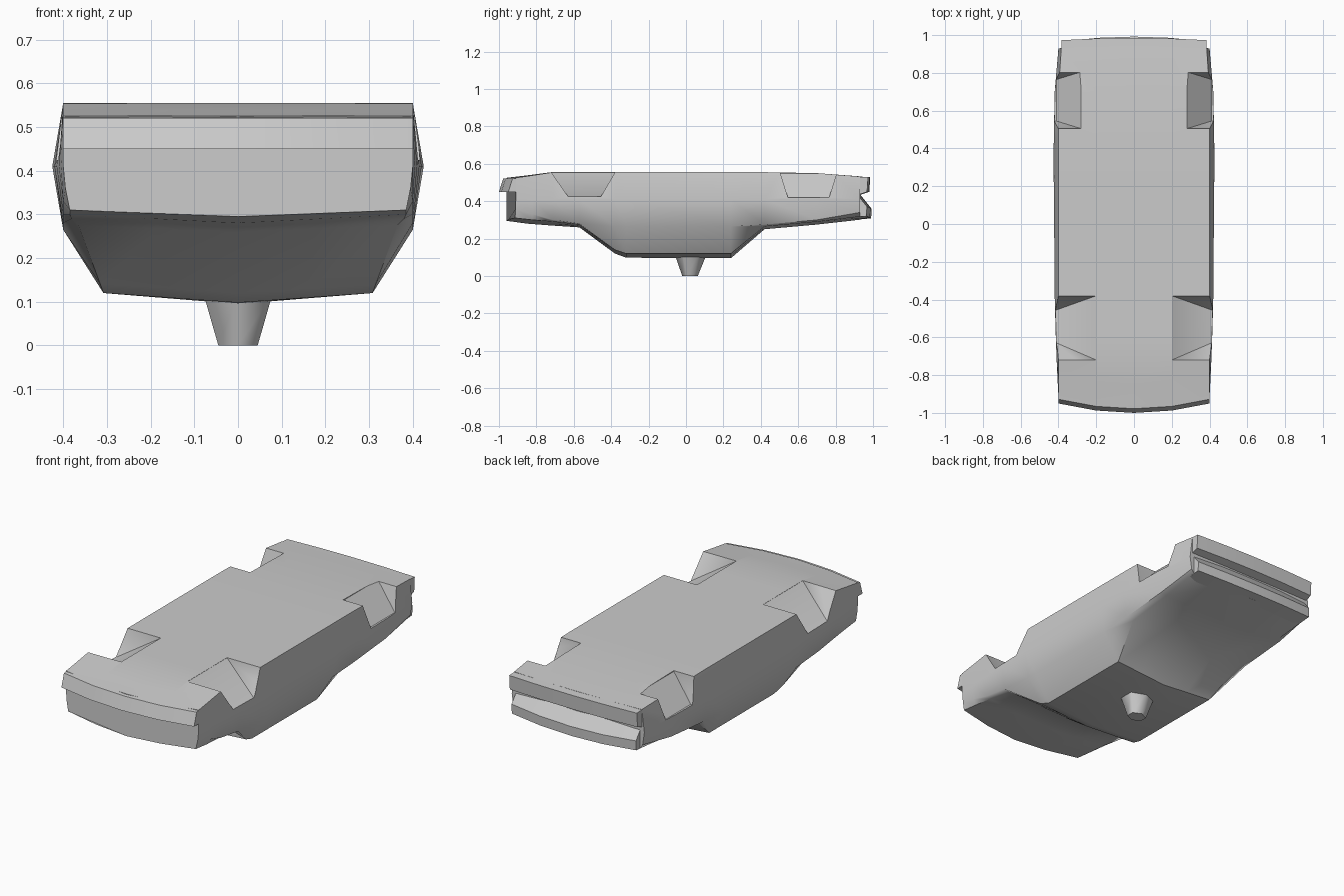
import bpy
import bmesh

if "Cube" in bpy.data.objects:
    bpy.data.objects.remove(bpy.data.objects["Cube"])

grey = bpy.data.materials.new("plain_grey")
grey.use_nodes = True
colour = (0.6, 0.6, 0.6, 1)
grey.diffuse_color = colour
grey.node_tree.nodes["Principled BSDF"].inputs["Base Color"].default_value = colour


def finish(bm, name):
    bmesh.ops.remove_doubles(bm, verts=bm.verts, dist=0.0001)
    bmesh.ops.recalc_face_normals(bm, faces=bm.faces)
    mesh = bpy.data.meshes.new(name)
    bm.to_mesh(mesh)
    bm.free()
    mesh.materials.append(grey)
    obj = bpy.data.objects.new(name, mesh)
    bpy.context.collection.objects.link(obj)
    return obj


def loft(rings, name):
    """Skin a row of closed rings and cap both ends."""
    bm = bmesh.new()
    rows = [[bm.verts.new(p) for p in ring] for ring in rings]
    n = len(rows[0])
    for a, b in zip(rows, rows[1:]):
        for i in range(n):
            j = (i + 1) % n
            bm.faces.new((a[i], a[j], b[j], b[i]))
    bm.faces.new(rows[0])
    bm.faces.new(rows[-1])
    return finish(bm, name)


def smooth(obj, angle):
    bpy.ops.object.select_all(action="DESELECT")
    obj.select_set(True)
    bpy.context.view_layer.objects.active = obj
    bpy.ops.object.shade_smooth_by_angle(angle=angle)


# Body sections: y, bow, top z, top w, waist w, shoulder z, shoulder w, low z, low w, centre z
sections = [
    (-.96, .05, .525, .40, .40, .36, .395, .31, .385, .295),
    (-.85, .03, .538, .40, .405, .33, .40, .30, .385, .28),
    (-.72, .01, .555, .40, .41, .30, .40, .29, .38, .27),
    (-.57, 0, .555, .40, .415, .28, .40, .275, .365, .26),
    (-.38, 0, .555, .40, .42, .265, .40, .14, .315, .12),
    (-.32, 0, .555, .40, .42, .265, .40, .12, .308, .098),
    (.24, 0, .555, .40, .425, .265, .40, .12, .308, .095),
    (.42, 0, .555, .40, .425, .275, .40, .265, .36, .25),
    (.70, 0, .55, .40, .42, .30, .40, .29, .37, .275),
    (.94, -.01, .532, .385, .40, .34, .39, .318, .375, .302),
]


def body_ring(y, bow, zt, wt, wm, zs, ws, zl, wl, zc):
    half = [(0, zt), (wt / 2, zt), (wt, zt), (wm, .41), (ws, zs),
            (wl, zl), (wl / 2, (zl + zc) / 2), (0, zc)]
    full = half + [(-x, z) for x, z in half[-2:0:-1]]
    return [(x, y + bow * (x / .4) ** 2, z) for x, z in full]


body = loft([body_ring(*s) for s in sections], "body")


# Wheel wells: sloped wedge cuts on both sides
def cut_well(inner, y0, y1, low0, low1, top, low):
    for side in (-1, 1):
        bm = bmesh.new()
        points = [(x, y, z) for y in (y0, y1) for x in (inner, .6) for z in (top, .7)]
        points += [(x, y, low) for x in (.41, .6) for y in (low0, low1)]
        for x, y, z in points:
            bm.verts.new((side * x, y, z))
        bmesh.ops.convex_hull(bm, input=bm.verts)
        cutter = finish(bm, "well_cutter")
        cutter.hide_render = True
        mod = body.modifiers.new("well", "BOOLEAN")
        mod.operation = "DIFFERENCE"
        mod.solver = "EXACT"
        mod.object = cutter
        bpy.context.view_layer.objects.active = body
        bpy.ops.object.modifier_apply(modifier=mod.name)
        bpy.data.objects.remove(cutter)


cut_well(.20, -.72, -.38, -.63, -.455, .554, .425)
cut_well(.28, .505, .805, .545, .765, .549, .42)
smooth(body, .65)


# Bumpers and lip: profiles swept across the width along a bow
def bar(name, profile, width, bow, drop=0):
    rings = []
    for t in (-1, -.5, 0, .5, 1):
        rings.append([(width * t, y + bow * t * t, z + drop * t * t) for y, z in profile])
    smooth(loft(rings, name), .65)


bar("front_bumper", [(-.93, .526), (-.978, .52), (-1, .45), (-.93, .45)], .40, .05)
bar("rear_bumper", [(.92, .532), (.985, .528), (.98, .45), (.92, .43)], .385, -.012)
bar("rear_lip", [(.90, .43), (.94, .425), (.992, .36), (.99, .308), (.90, .30)], .375, -.025, .012)


# Small tapered post under the middle
def post_ring(w, y0, y1, z):
    mid, q = (y0 + y1) / 2, (y1 - y0) / 4
    return [(0, y0, z), (w, mid - q, z), (w, mid + q, z),
            (0, y1, z), (-w, mid + q, z), (-w, mid - q, z)]


post = loft([post_ring(.045, -.02, .063, 0), post_ring(.078, -.06, .11, .115)], "post")
smooth(post, 1.1)
